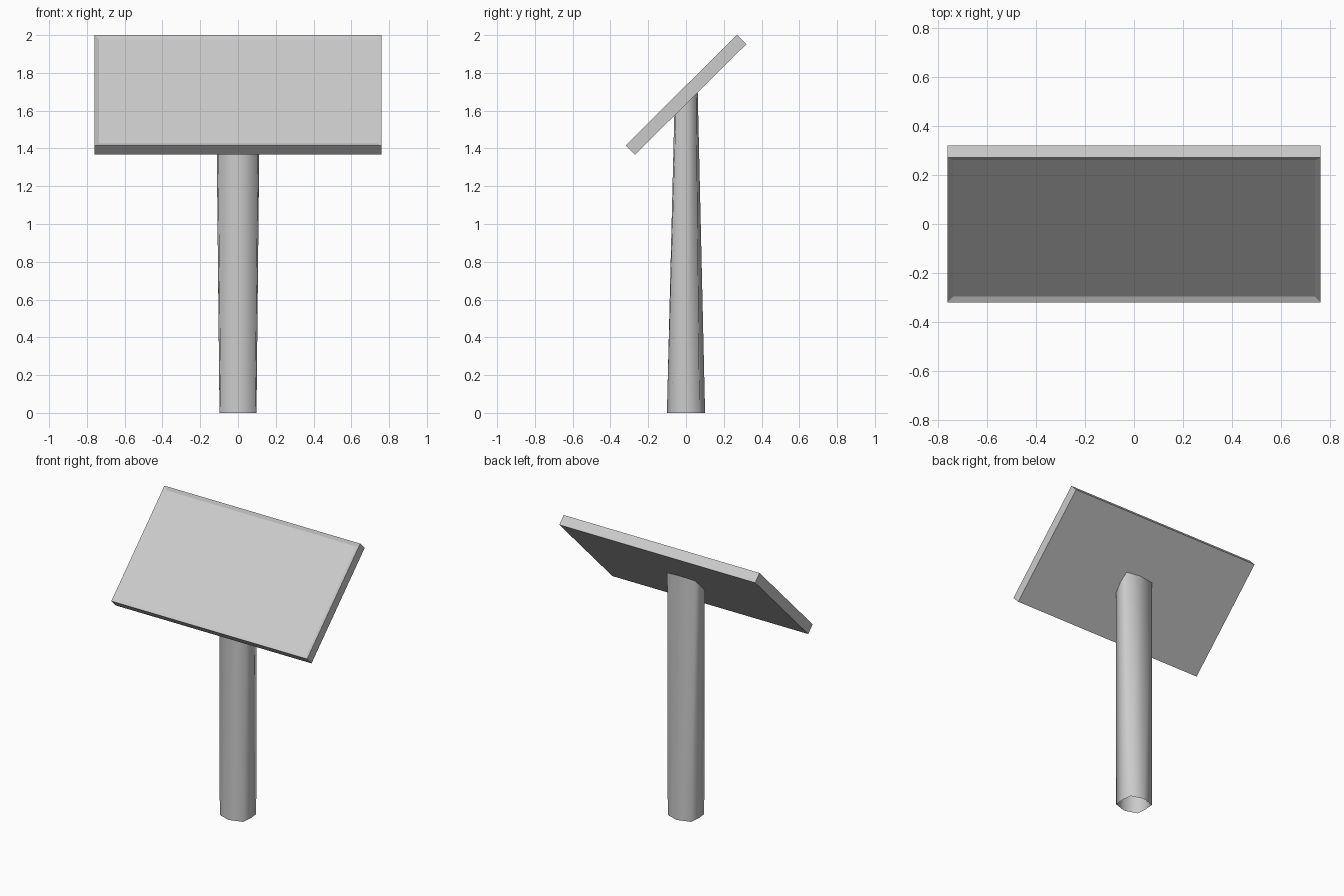
import bpy, bmesh, math
from mathutils import Matrix

if "Cube" in bpy.data.objects:
    bpy.data.objects.remove(bpy.data.objects["Cube"])


def make_object(name, bm):
    bmesh.ops.recalc_face_normals(bm, faces=bm.faces)
    mesh = bpy.data.meshes.new(name)
    bm.to_mesh(mesh)
    bm.free()
    obj = bpy.data.objects.new(name, mesh)
    bpy.context.collection.objects.link(obj)
    return obj


# Tilted sign board with a shallow recessed front
bm = bmesh.new()
bmesh.ops.create_cube(bm, size=1, matrix=Matrix.Diagonal((1.52, 0.83, 0.07, 1)))
front = [f for f in bm.faces if f.normal.z > 0.9]
bmesh.ops.inset_region(bm, faces=front, thickness=0.033, depth=-0.01)
board = make_object("sign_board", bm)
board.rotation_euler = (math.radians(44.8), 0, 0)
board.location = (0, 0, 1.684)


# Eight-sided ring: half width, half depth, corner position
def ring(bm, w, d, cx, cy, height):
    pts = [(w, 0), (cx, cy), (0, d), (-cx, cy), (-w, 0), (-cx, -cy), (0, -d), (cx, -cy)]
    return [bm.verts.new((x, y, height(y))) for x, y in pts]


# Open post, cut at the top along the back of the board
bm = bmesh.new()
low = ring(bm, 0.098, 0.101, 0.091, 0.072, lambda y: 0)
high = ring(bm, 0.115, 0.062, 0.108, 0.054, lambda y: 1.637 + y)
for i in range(8):
    j = (i + 1) % 8
    bm.faces.new((low[i], low[j], high[j], high[i]))
post = make_object("post", bm)
for p in post.data.polygons:
    p.use_smooth = True
